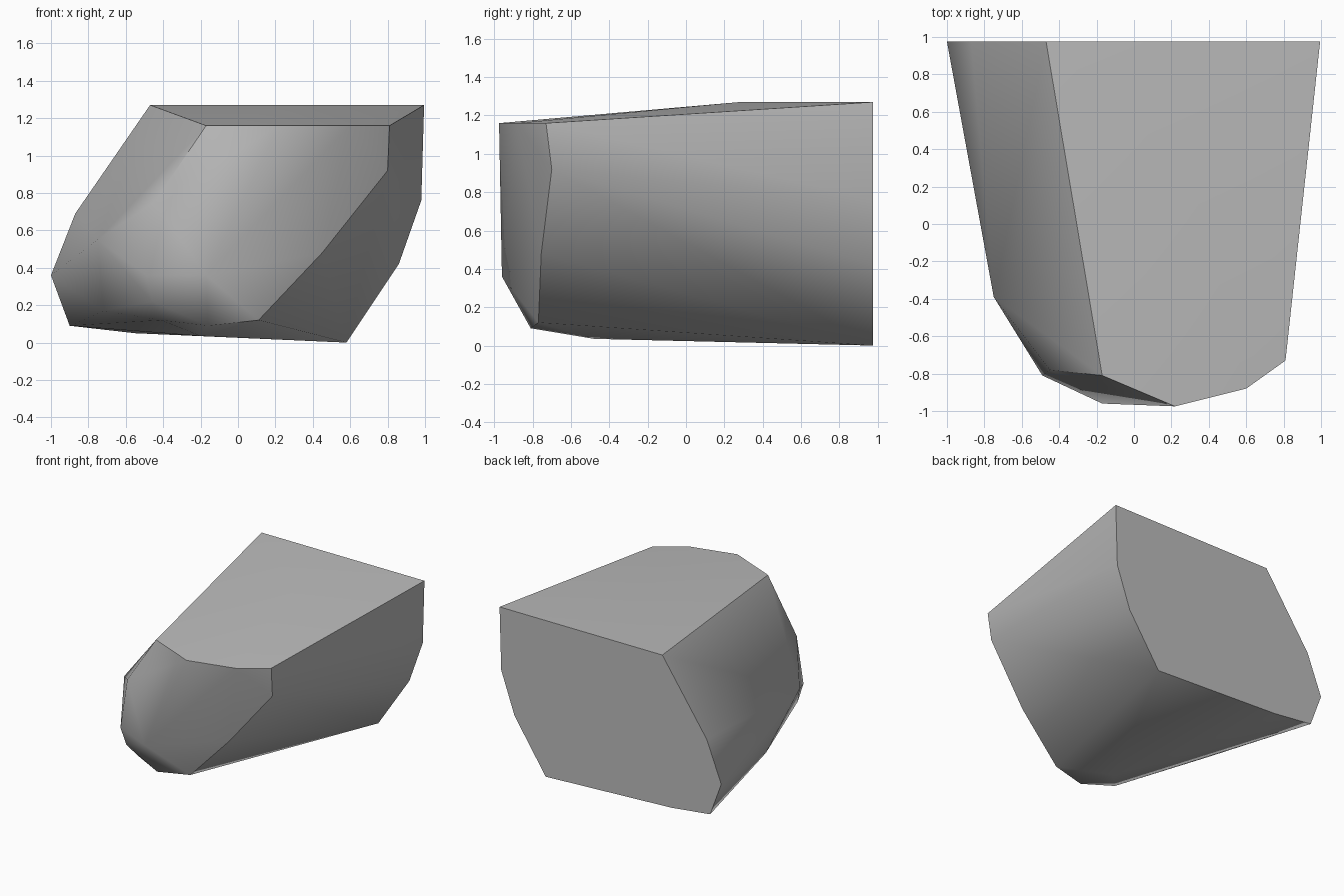
import bpy
import bmesh
import math

default_cube = bpy.data.objects.get("Cube")
if default_cube:
    bpy.data.objects.remove(default_cube, do_unlink=True)


def make_material(name, colour):
    material = bpy.data.materials.new(name)
    material.use_nodes = True
    material.diffuse_color = colour
    shader = next(node for node in material.node_tree.nodes if node.type == "BSDF_PRINCIPLED")
    shader.inputs["Base Color"].default_value = colour
    shader.inputs["Roughness"].default_value = 0.8
    return material


def build_hull(name, points, material):
    """Wrap the corner points in a convex faceted solid."""
    mesh = bpy.data.meshes.new(name)
    bm = bmesh.new()
    for point in points:
        bm.verts.new(point)
    bmesh.ops.convex_hull(bm, input=bm.verts[:])
    loose = [vert for vert in bm.verts if not vert.link_faces]
    bmesh.ops.delete(bm, geom=loose, context="VERTS")
    # Merge the coplanar triangles of the flat cut faces
    bmesh.ops.dissolve_limit(bm, angle_limit=math.radians(1),
                             verts=bm.verts[:], edges=bm.edges[:])
    bmesh.ops.recalc_face_normals(bm, faces=bm.faces[:])
    bm.to_mesh(mesh)
    bm.free()
    mesh.materials.append(material)
    rock = bpy.data.objects.new(name, mesh)
    bpy.context.collection.objects.link(rock)
    return rock


# Flat back cut, as an x, z outline
back_y = 0.975
back_outline = [(-0.47, 1.27), (0.995, 1.27), (0.98, 0.76), (0.86, 0.42), (0.58, 0),
                (-0.55, 0.05), (-0.9, 0.09), (-1, 0.36), (-0.87, 0.69)]
back_cut = [(x, back_y, z) for x, z in back_outline]

# Front rim of the sloping top, as an x, y outline
rim_z = 1.16
rim_outline = [(-0.17, -0.81), (0.22, -0.975), (0.6, -0.88), (0.81, -0.73)]
top_rim = [(x, y, rim_z) for x, y in rim_outline]
top_crown = [(0.3, 0.28, 1.27)]

# Rounded nose, from the left edge down to the underside
nose = [(0.8, -0.7, 0.92), (0.45, -0.755, 0.48), (0.11, -0.77, 0.12),
        (-0.16, -0.81, 0.09), (-0.17, -0.96, 0.36)]

# Worn right shoulder and the underside corner
shoulder = [(-0.45, -0.78, 0.75), (-0.49, -0.81, 0.36), (-0.46, -0.78, 0.22),
            (-0.41, -0.71, 0.12), (-0.75, -0.39, 0.55), (-0.72, 0, 0.17)]
underside = [(-0.2, -0.48, 0.035)]

stone_grey = make_material("stone grey", (0.5, 0.5, 0.5, 1))
rock = build_hull("rock", back_cut + top_rim + top_crown + nose + shoulder + underside,
                  stone_grey)

# Soft facets on the nose, crisp edges around the cuts
bpy.ops.object.select_all(action="DESELECT")
rock.select_set(True)
bpy.context.view_layer.objects.active = rock
bpy.ops.object.shade_smooth_by_angle(angle=math.radians(40))
